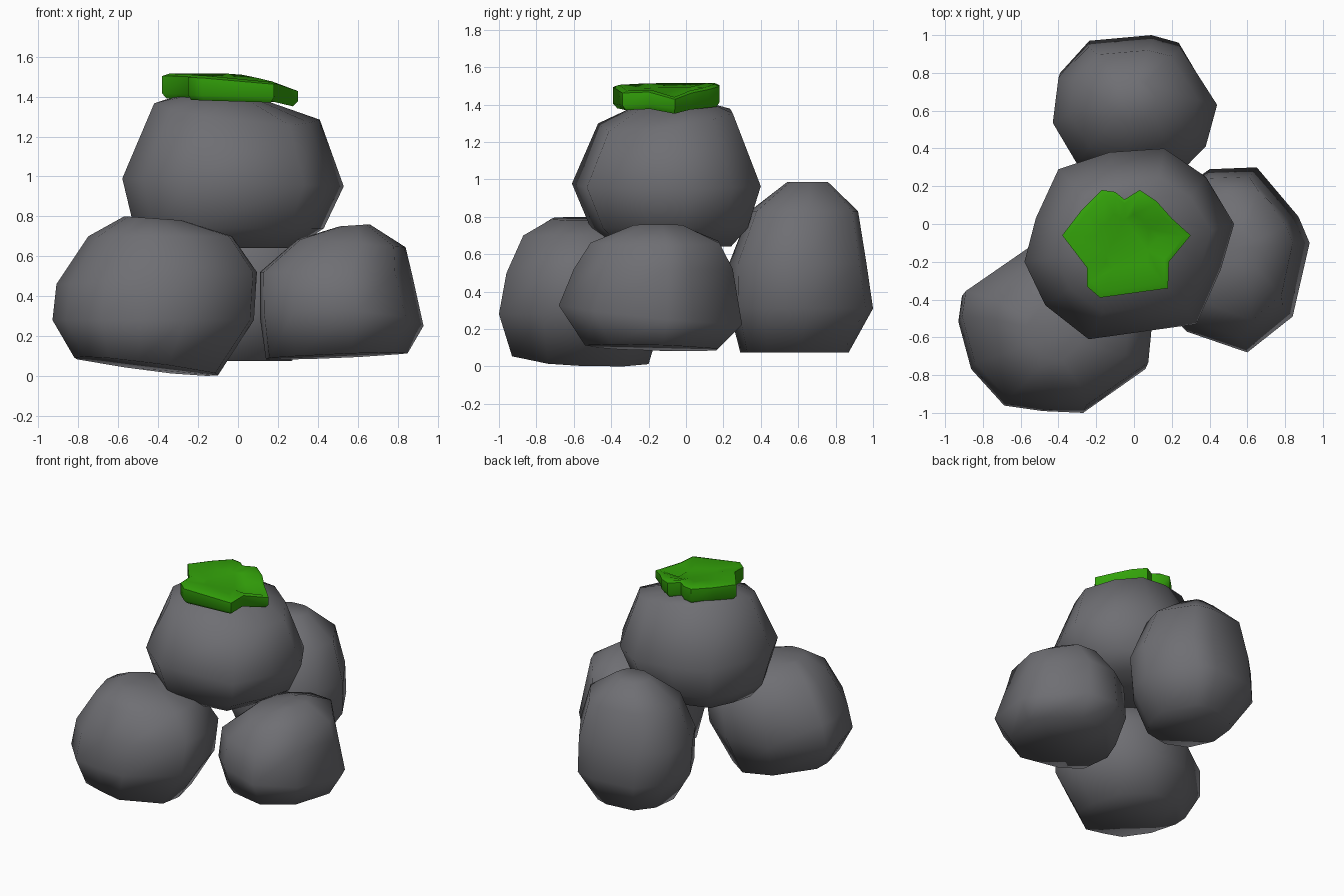
import bpy, bmesh, math

if "Cube" in bpy.data.objects:
    bpy.data.objects.remove(bpy.data.objects["Cube"])


def material(name, rgb):
    m = bpy.data.materials.new(name)
    m.diffuse_color = (*rgb, 1)
    m.use_nodes = True
    m.node_tree.nodes["Principled BSDF"].inputs["Base Color"].default_value = m.diffuse_color
    return m


STONE = material("stone grey", (0.158, 0.158, 0.172))
MOSS = material("moss green", (0.033, 0.36, 0.003))


def loft(name, rings, mat, angle):
    """Skin a stack of equal-length point rings, bottom to top, with capped ends."""
    bm = bmesh.new()
    vs = [[bm.verts.new(p) for p in ring] for ring in rings]
    n = len(vs[0])
    for a, b in zip(vs, vs[1:]):
        for i in range(n):
            j = (i + 1) % n
            bm.faces.new((a[i], a[j], b[j], b[i]))
    bm.faces.new(vs[0][::-1])
    bm.faces.new(vs[-1])
    bmesh.ops.recalc_face_normals(bm, faces=bm.faces)
    bmesh.ops.triangulate(bm, faces=[f for f in bm.faces if len(f.verts) > 4])
    me = bpy.data.meshes.new(name)
    bm.to_mesh(me)
    bm.free()
    me.materials.append(mat)
    ob = bpy.data.objects.new(name, me)
    bpy.context.collection.objects.link(ob)
    bpy.ops.object.select_all(action='DESELECT')
    ob.select_set(True)
    bpy.context.view_layer.objects.active = ob
    bpy.ops.object.shade_smooth_by_angle(angle=math.radians(angle))


def rock(name, plan, levels):
    """Fit the plan outline into (z, x0, x1, y0, y1, tilt_x, tilt_y) at each level."""
    xs, ys = [p[0] for p in plan], [p[1] for p in plan]
    uv = [(2 * (x - min(xs)) / (max(xs) - min(xs)) - 1,
           2 * (y - min(ys)) / (max(ys) - min(ys)) - 1) for x, y in plan]
    rings = []
    for z, x0, x1, y0, y1, tx, ty in levels:
        rings.append([((x0 + x1) / 2 + u * (x1 - x0) / 2,
                       (y0 + y1) / 2 + v * (y1 - y0) / 2,
                       max(0, z + tx * u + ty * v)) for u, v in uv])
    loft(name, rings, STONE, 80)


# upper rock resting on the three others
rock("top_rock",
     [(-.58, -.2), (-.47, -.43), (-.24, -.61), (.33, -.53), (.46, -.24),
      (.53, 0), (.38, .25), (.16, .4), (-.13, .38), (-.4, .29), (-.52, .03)],
     [(.64, -.44, .28, -.4, .24, 0, 0),
      (.74, -.52, .43, -.51, .33, 0, 0),
      (.97, -.58, .53, -.61, .40, -.02, 0),
      (1.325, -.42, .41, -.47, .25, -.05, .045),
      (1.405, -.27, .08, -.24, .14, -.005, 0)])

# front left rock
rock("front_left_rock",
     [(-.94, -.5), (-.87, -.76), (-.69, -.96), (-.48, -.99), (-.26, -1),
      (.08, -.76), (.1, -.55), (.02, -.26), (-.24, -.09), (-.58, -.12), (-.92, -.36)],
     [(.048, -.82, -.10, -.93, -.2, -.045, -.02),
      (.28, -.93, .08, -1.0, -.12, 0, 0),
      (.49, -.91, .095, -.96, -.10, .03, 0),
      (.70, -.75, -.03, -.87, -.2, 0, 0),
      (.79, -.57, -.28, -.72, -.40, -.01, 0)])

# right rock
rock("right_rock",
     [(.11, -.1), (.13, -.42), (.28, -.57), (.6, -.68), (.84, -.49),
      (.93, -.1), (.87, .04), (.65, .3), (.4, .29), (.19, .14)],
     [(.10, .14, .85, -.54, .17, .015, -.01),
      (.28, .11, .93, -.68, .30, -.02, -.05),
      (.52, .11, .87, -.60, .25, 0, 0),
      (.665, .30, .84, -.51, .18, -.02, 0),
      (.755, .51, .66, -.28, -.02, .005, 0)])

# tall back rock
rock("back_rock",
     [(-.43, .55), (-.3, .32), (-.05, .23), (.25, .28), (.38, .42),
      (.44, .65), (.25, .96), (.1, 1), (-.24, .97), (-.4, .8)],
     [(.075, -.27, .27, .29, .87, 0, 0),
      (.31, -.42, .42, .23, 1.0, 0, 0),
      (.55, -.43, .44, .23, .965, 0, 0),
      (.83, -.34, .34, .34, .92, 0, 0),
      (.985, -.14, .12, .54, .76, 0, 0)])

# moss patch: ragged slab whose right tip droops and thins out
edge = [(-.38, -.06), (-.25, -.23), (-.25, -.33), (-.18, -.39), (.18, -.34),
        (.185, -.2), (.3, -.06), (.2, .03), (.12, .12), (.03, .18),
        (-.05, .13), (-.1, .17), (-.17, .18), (-.28, .07)]


def moss_ring(scale, dz, thin=0):
    return [(-.04 + (x + .04) * scale, -.08 + (y + .08) * scale,
             1.515 + dz - max(0, x) * .19 - max(0, x - .18) * .15
             - max(0, -.2 - y) * .05 + thin * max(0, x)) for x, y in edge]


loft("moss_patch", [moss_ring(.93, -.125, .12), moss_ring(1, -.10, .12),
                    moss_ring(1, -.012), moss_ring(.9, 0), moss_ring(.5, -.02)], MOSS, 50)
